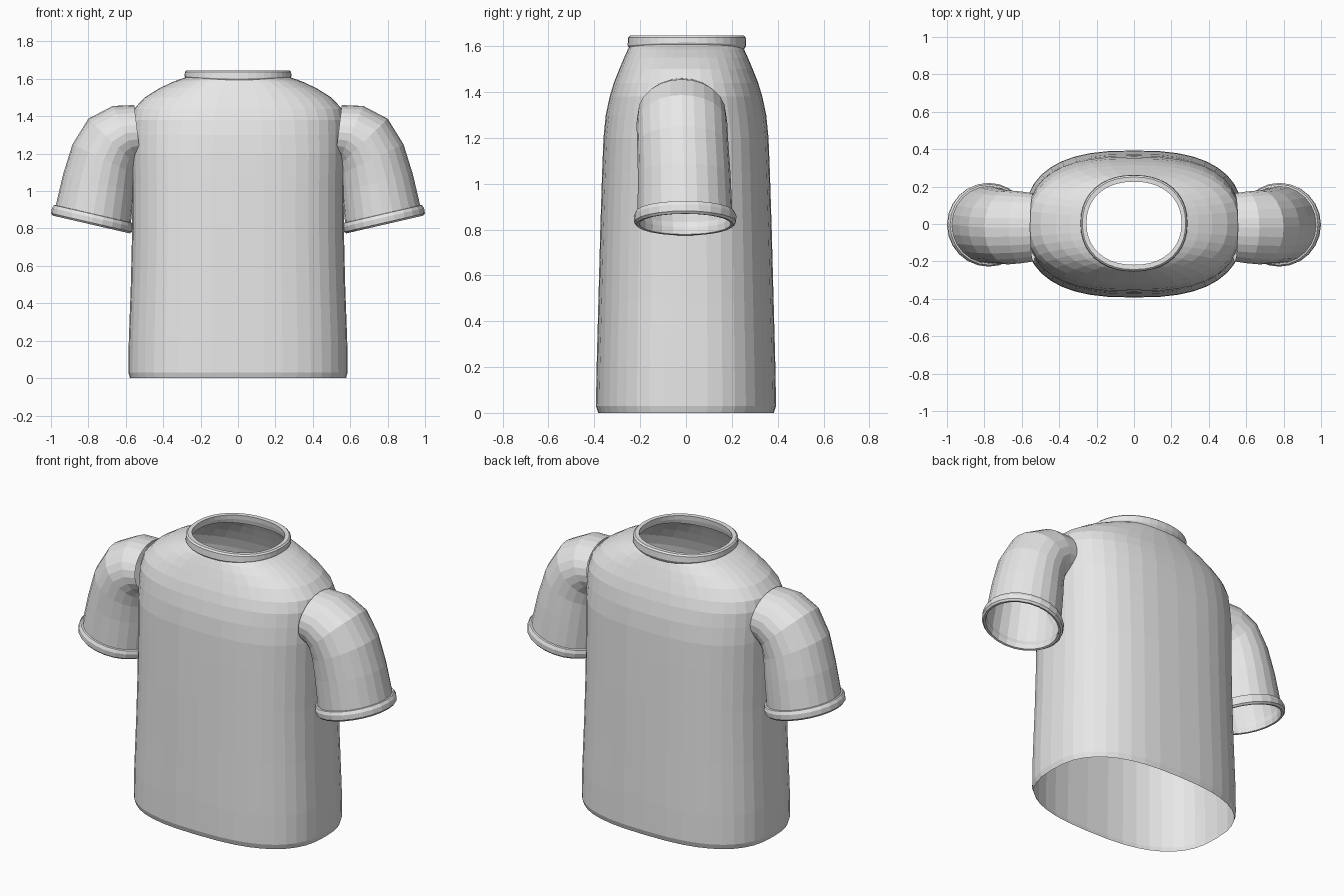
import bpy, bmesh, math
from mathutils import Vector

if "Cube" in bpy.data.objects:
    bpy.data.objects.remove(bpy.data.objects["Cube"])

fabric = bpy.data.materials.new("light grey fabric")
fabric.diffuse_color = (0.8, 0.8, 0.8, 1)
fabric.use_nodes = True
fabric.node_tree.nodes["Principled BSDF"].inputs["Base Color"].default_value = fabric.diffuse_color


def loft(name, rings, closed=False):
    """Skin a list of point rings with quads; closed joins last ring to first."""
    bm = bmesh.new()
    rows = [[bm.verts.new(p) for p in ring] for ring in rings]
    n = len(rows[0])
    pairs = list(zip(rows, rows[1:])) + ([(rows[-1], rows[0])] if closed else [])
    for a, b in pairs:
        for i in range(n):
            j = (i + 1) % n
            bm.faces.new((a[i], a[j], b[j], b[i]))
    bmesh.ops.recalc_face_normals(bm, faces=bm.faces)
    mesh = bpy.data.meshes.new(name)
    bm.to_mesh(mesh)
    bm.free()
    mesh.materials.append(fabric)
    obj = bpy.data.objects.new(name, mesh)
    bpy.context.collection.objects.link(obj)
    return obj


def oval(rx, ry, power, n):
    """Superellipse outline in the xy plane."""
    pts = []
    for i in range(n):
        t = 2 * math.pi * i / n
        c, s = math.cos(t), math.sin(t)
        pts.append((rx * math.copysign(abs(c) ** (2 / power), c),
                    ry * math.copysign(abs(s) ** (2 / power), s)))
    return pts


# torso: z, half width, half depth, squareness
torso = [(0, .578, .383, 2.6), (.03, .586, .393, 2.6), (.2, .584, .39, 2.6),
         (.5, .573, .382, 2.6), (.8, .566, .374, 2.6), (1.05, .567, .366, 2.6),
         (1.2, .570, .360, 2.6), (1.3, .572, .350, 2.5), (1.38, .570, .333, 2.5),
         (1.44, .556, .315, 2.4), (1.50, .50, .291, 2.35), (1.55, .42, .270, 2.3),
         (1.585, .345, .254, 2.25), (1.605, .29, .243, 2.2), (1.612, .265, .235, 2.2)]
loft("torso", [[(x, y, z) for x, y in oval(rx, ry, p, 40)] for z, rx, ry, p in torso])

# collar: closed band profile of (radial offset, height), sagging at front and back
collar = [(.0, 1.645), (.022, 1.646), (.030, 1.638), (.032, 1.615),
          (.024, 1.598), (.008, 1.603), (.002, 1.62)]
rings = []
for d, z in collar:
    ry = .222 + d * 1.15
    rings.append([(x, y + .004, z - (.012 * (y / ry) ** 2 if z < 1.62 else 0))
                  for x, y in oval(.254 + d, ry, 2.2, 40)])
loft("collar", rings, closed=True)

# sleeves: outer (x, z), inner (x, z), half depth, depth centre
sleeve = [((.978, .907), (.574, .814), .207, -.004),
          ((.935, 1.09), (.556, 1.00), .202, -.008),
          ((.885, 1.25), (.550, 1.09), .199, -.014),
          ((.800, 1.387), (.545, 1.14), .198, -.018),
          ((.670, 1.455), (.540, 1.16), .192, -.018),
          ((.555, 1.460), (.520, 1.17), .182, -.018)]
# cuff band profile: radius, distance along the sleeve
cuff = [(.200, 0), (.212, -.002), (.222, .008), (.224, .036),
        (.216, .054), (.205, .056), (.199, .03)]
tilt = math.radians(13)
across = Vector((math.cos(tilt), 0, math.sin(tilt)))
along = Vector((-math.sin(tilt), 0, math.cos(tilt)))
N = 24
angles = [2 * math.pi * i / N for i in range(N)]

for side, sx in (("right", 1), ("left", -1)):
    rings = []
    for o, i, ry, cy in sleeve:
        mid = ((o[0] + i[0]) / 2, (o[1] + i[1]) / 2)
        half = ((o[0] - i[0]) / 2, (o[1] - i[1]) / 2)
        rings.append([(sx * (mid[0] + half[0] * math.cos(a)), cy + ry * math.sin(a),
                       mid[1] + half[1] * math.cos(a)) for a in angles])
    loft(side + "_sleeve", rings)

    rings = []
    for r, h in cuff:
        ring = []
        for a in angles:
            p = (Vector((.785, -.004, .8235)) + along * h + across * r * math.cos(a)
                 + Vector((0, r * math.sin(a), 0)))
            ring.append((sx * p.x, p.y, p.z))
        rings.append(ring)
    loft(side + "_cuff", rings, closed=True)
